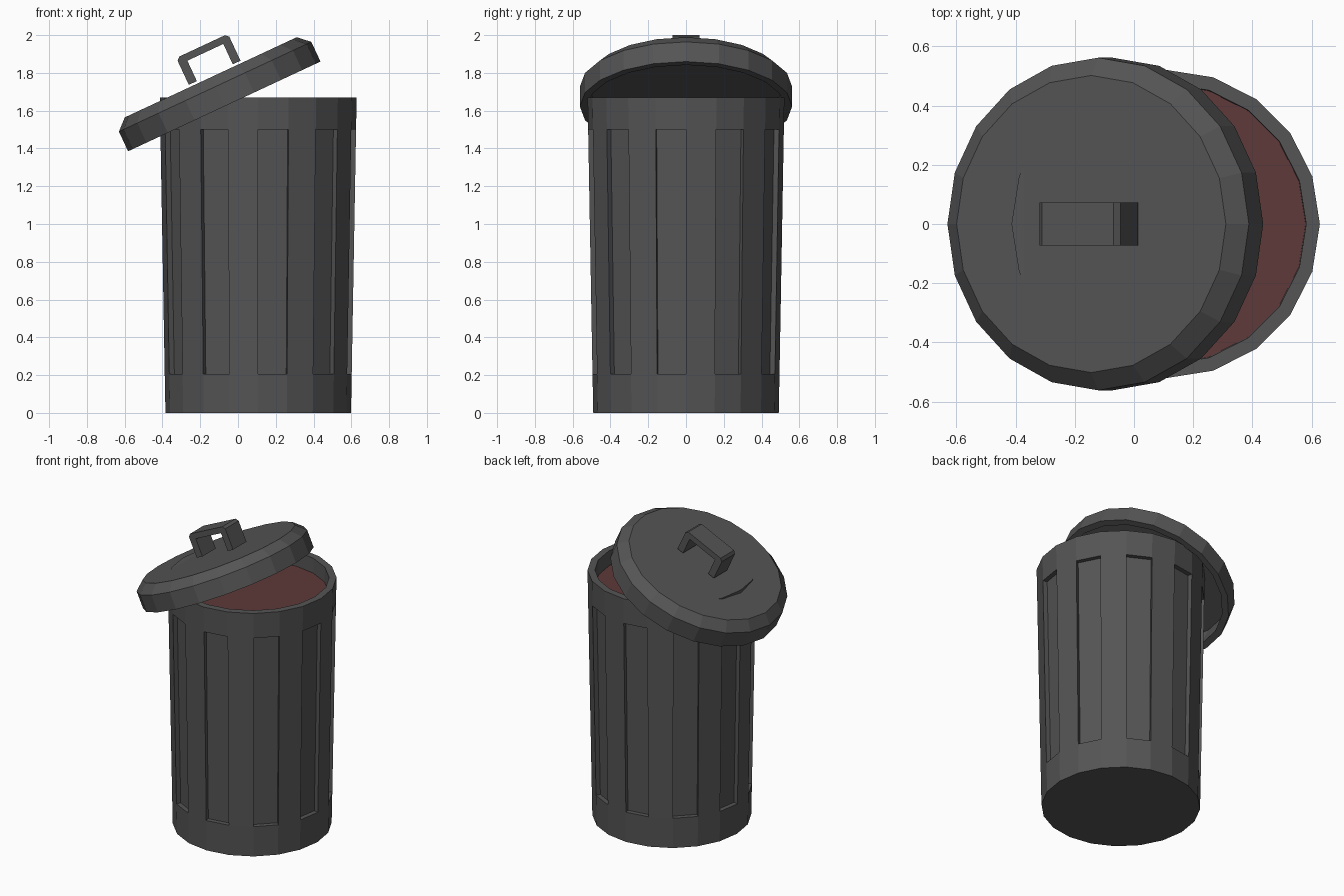
import bpy, bmesh, math
from mathutils import Matrix

if "Cube" in bpy.data.objects:
    bpy.data.objects.remove(bpy.data.objects["Cube"])

SIDES = 20


def material(name, rgb):
    m = bpy.data.materials.new(name)
    m.diffuse_color = (*rgb, 1)
    m.use_nodes = True
    m.node_tree.nodes["Principled BSDF"].inputs["Base Color"].default_value = m.diffuse_color
    return m


def finish(name, bm, mat, matrix):
    me = bpy.data.meshes.new(name)
    bm.to_mesh(me)
    bm.free()
    me.materials.append(mat)
    ob = bpy.data.objects.new(name, me)
    bpy.context.collection.objects.link(ob)
    ob.matrix_world = matrix
    return ob


def lathe(profile):
    """Capped 20-sided turned shape; profile is (radius, z) pairs."""
    bm = bmesh.new()
    rings = [[bm.verts.new((r * math.cos(2 * math.pi * j / SIDES),
                            r * math.sin(2 * math.pi * j / SIDES), z))
              for j in range(SIDES)] for r, z in profile]
    bands = []
    for a, b in zip(rings, rings[1:]):
        bands.append([bm.faces.new((a[j], a[(j + 1) % SIDES], b[(j + 1) % SIDES], b[j]))
                      for j in range(SIDES)])
    bm.faces.new(rings[0][::-1])
    bm.faces.new(rings[-1])
    bm.normal_update()
    return bm, bands


dark = material("dark_grey", (0.09, 0.09, 0.09))
red = material("dull_red", (0.11, 0.042, 0.04))
body_at = Matrix.Translation((0.107, 0, 0))

# Tapered can body with a thick rim and ten recessed panels on alternate sides
bm, bands = lathe([(0.491, 0), (0.495, 0.205), (0.518, 1.5), (0.521, 1.67),
                   (0.475, 1.67), (0.472, 1.54)])
bmesh.ops.inset_individual(bm, faces=bands[1][1::2], thickness=0, depth=-0.03)
finish("can_body", bm, dark, body_at)

# Contents just below the rim
bm, _ = lathe([(0.472, 1.545), (0.473, 1.57)])
finish("can_contents", bm, red, body_at)

# Hollow lid, tipped to the left
lid_at = Matrix.Translation((-0.0725, 0, 1.6225)) @ Matrix.Rotation(math.radians(-25), 4, 'Y')
bm, _ = lathe([(0.52, 0.13), (0.52, 0), (0.562, 0), (0.562, 0.115), (0.502, 0.17)])
finish("lid", bm, dark, lid_at)

# U-shaped strap handle with clipped corners
outline = [(-0.122, 0.183), (-0.075, 0.183), (-0.075, 0.302), (0.135, 0.302),
           (0.135, 0.183), (0.18, 0.183), (0.18, 0.323), (0.163, 0.34),
           (-0.105, 0.34), (-0.122, 0.323)]
bm = bmesh.new()
face = bm.faces.new([bm.verts.new((x, -0.072, z)) for x, z in outline])
ext = bmesh.ops.extrude_face_region(bm, geom=[face], use_keep_orig=True)
bmesh.ops.translate(bm, vec=(0, 0.144, 0),
                    verts=[v for v in ext["geom"] if isinstance(v, bmesh.types.BMVert)])
bmesh.ops.recalc_face_normals(bm, faces=bm.faces)
finish("lid_handle", bm, dark, lid_at)
